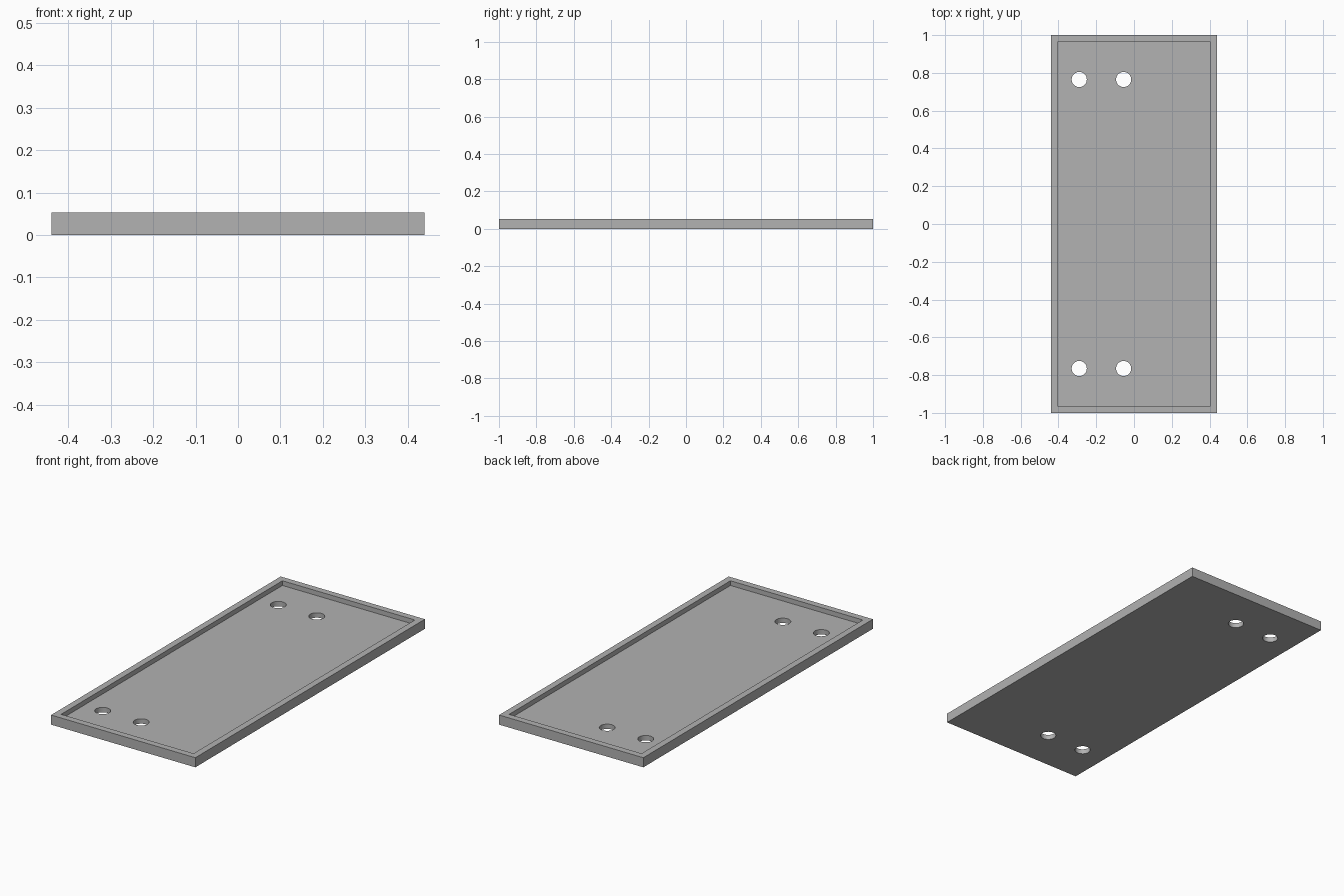
import bpy
import math

if "Cube" in bpy.data.objects:
    bpy.data.objects.remove(bpy.data.objects["Cube"], do_unlink=True)

WIDTH, LENGTH, HEIGHT = 0.88, 2.0, 0.053
RIM = 0.036
FLOOR = 0.027
HOLE_RADIUS = 0.04

grey = bpy.data.materials.new("plain_grey")
grey.use_nodes = True
colour = (0.445, 0.445, 0.445, 1.0)
grey.diffuse_color = colour
grey.node_tree.nodes["Principled BSDF"].inputs["Base Color"].default_value = colour


def box(name, width, length, bottom, top):
    bpy.ops.mesh.primitive_cube_add(size=1, location=(0, 0, (bottom + top) / 2))
    obj = bpy.context.object
    obj.name = name
    obj.scale = (width, length, top - bottom)
    bpy.ops.object.transform_apply(location=True, rotation=False, scale=True)
    obj.data.materials.append(grey)
    return obj


def cut(target, cutter):
    cutter.hide_render = True
    mod = target.modifiers.new("cut", "BOOLEAN")
    mod.operation = "DIFFERENCE"
    mod.solver = "EXACT"
    mod.object = cutter
    bpy.context.view_layer.objects.active = target
    bpy.ops.object.modifier_apply(modifier=mod.name)
    bpy.data.objects.remove(cutter, do_unlink=True)


# Shallow tray with a raised rim
tray = box("tray", WIDTH, LENGTH, 0, HEIGHT)
cut(tray, box("recess_cutter", WIDTH - 2 * RIM, LENGTH - 2 * RIM, FLOOR, 0.2))

# Pair of through holes near each end, offset to the right
for x in (-0.29, -0.055):
    for y in (-0.765, 0.765):
        bpy.ops.mesh.primitive_cylinder_add(
            vertices=48, radius=HOLE_RADIUS, depth=0.3, location=(x, y, 0))
        hole = bpy.context.object
        hole.name = "hole_cutter"
        hole.data.materials.append(grey)
        cut(tray, hole)

# Smooth hole walls, sharp tray edges
bpy.ops.object.select_all(action="DESELECT")
tray.select_set(True)
bpy.context.view_layer.objects.active = tray
bpy.ops.object.shade_smooth_by_angle(angle=math.radians(30))
